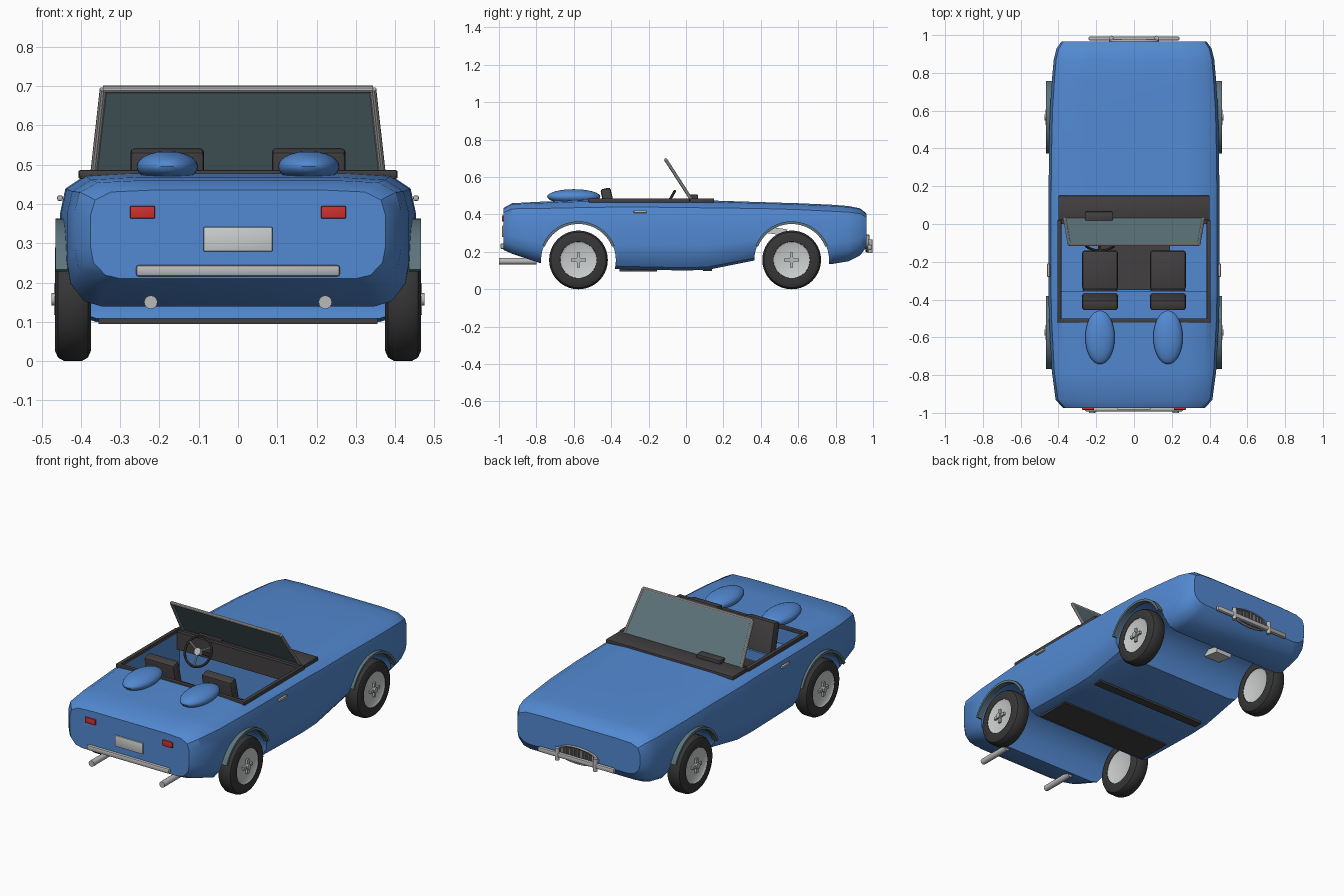
import bpy, bmesh
from math import radians, pi, sin, cos
from mathutils import Vector, Matrix

if "Cube" in bpy.data.objects:
    bpy.data.objects.remove(bpy.data.objects["Cube"])


def material(name, rgb, rough=0.5):
    m = bpy.data.materials.new(name)
    m.use_nodes = True
    m.diffuse_color = (*rgb, 1)
    bsdf = m.node_tree.nodes["Principled BSDF"]
    bsdf.inputs["Base Color"].default_value = (*rgb, 1)
    bsdf.inputs["Roughness"].default_value = rough
    return m


BLUE = material("body blue", (0.085, 0.25, 0.64))
TRIM = material("dark trim", (0.055, 0.05, 0.053))
RUBBER = material("tyre rubber", (0.038, 0.037, 0.038))
SILVER = material("silver", (0.48, 0.49, 0.48))
LIGHT = material("light grey", (0.6, 0.62, 0.62))
GLASS = material("smoked glass", (0.11, 0.175, 0.2))
RED = material("lamp red", (0.62, 0.03, 0.03))


def finish(name, bm, mat=None, loc=(0, 0, 0), rot=(0, 0, 0), smooth=True):
    bmesh.ops.recalc_face_normals(bm, faces=bm.faces)
    me = bpy.data.meshes.new(name)
    bm.to_mesh(me)
    bm.free()
    ob = bpy.data.objects.new(name, me)
    bpy.context.collection.objects.link(ob)
    ob.location, ob.rotation_euler = loc, rot
    if mat:
        me.materials.append(mat)
    if smooth:
        shade(ob)
    return ob


def activate(ob):
    bpy.ops.object.select_all(action="DESELECT")
    ob.select_set(True)
    bpy.context.view_layer.objects.active = ob


def shade(ob):
    activate(ob)
    bpy.ops.object.shade_smooth_by_angle(angle=radians(35))


def box(name, loc, size, mat=None, rot=(0, 0, 0), bevel=0.0):
    bm = bmesh.new()
    bmesh.ops.create_cube(bm, size=1, matrix=Matrix.Diagonal((*size, 1)))
    if bevel:
        bmesh.ops.bevel(bm, geom=bm.edges[:], offset=bevel, segments=2,
                        profile=0.5, affect="EDGES")
    return finish(name, bm, mat, loc, rot)


def rod(name, a, b, r, mat=None, sides=16):
    a, b = Vector(a), Vector(b)
    bm = bmesh.new()
    bmesh.ops.create_cone(bm, cap_ends=True, segments=sides, radius1=r, radius2=r,
                          depth=(b - a).length)
    return finish(name, bm, mat, (a + b) / 2, (b - a).to_track_quat("Z", "Y").to_euler())


def lathe(name, profile, mat, loc, start=0, sweep=2 * pi, steps=40, closed=False):
    """Spin (radius, x) points around the x axis."""
    bm = bmesh.new()
    vs = [bm.verts.new((x, r * cos(start), r * sin(start))) for r, x in profile]
    pairs = list(zip(vs, vs[1:] + vs[:1])) if closed else list(zip(vs, vs[1:]))
    es = [bm.edges.new(p) for p in pairs]
    bmesh.ops.spin(bm, geom=vs + es, cent=(0, 0, 0), axis=(1, 0, 0),
                   angle=sweep, steps=steps)
    bmesh.ops.remove_doubles(bm, verts=bm.verts, dist=1e-5)
    if closed:
        bmesh.ops.holes_fill(bm, edges=[e for e in bm.edges if e.is_boundary])
    return finish(name, bm, mat, loc)


def cut(target, cutter):
    cutter.hide_render = True
    mod = target.modifiers.new("cut", "BOOLEAN")
    mod.operation, mod.solver, mod.object = "DIFFERENCE", "EXACT", cutter
    activate(target)
    bpy.ops.object.modifier_apply(modifier=mod.name)
    bpy.data.objects.remove(cutter)


# Body shell: lofted sections (y, half width, top, bottom)
STATIONS = [(-.975, .375, .435, .21), (-.93, .415, .46, .19), (-.78, .435, .468, .14),
            (-.5, .45, .478, .115), (-.36, .453, .48, .108), (0, .453, .48, .1),
            (.12, .453, .475, .105), (.37, .45, .467, .155), (.6, .445, .46, .15),
            (.78, .433, .452, .135), (.87, .425, .445, .15), (.93, .41, .433, .18),
            (.965, .385, .405, .225)]
HALF = [(0, 1), (.6, 1), (.86, .98), (.97, .89), (1, .72), (1, .35),
        (.98, .18), (.9, .04), (.8, 0), (0, 0)]
SECTION = HALF + [(-u, v) for u, v in HALF[-2:0:-1]]
bm = bmesh.new()
rings = [[bm.verts.new((u * w, y, lo + v * (hi - lo))) for u, v in SECTION]
         for y, w, hi, lo in STATIONS]
n = len(SECTION)
for p, q in zip(rings, rings[1:]):
    for i in range(n):
        bm.faces.new((p[i], p[(i + 1) % n], q[(i + 1) % n], q[i]))
bm.faces.new(rings[0])
bm.faces.new(rings[-1])
body = finish("body", bm, BLUE, smooth=False)

# Wheel arches and cockpit cut out of the body
AXLES = {"rear": -.575, "front": .565}
for y in AXLES.values():
    cut(body, rod("arch_cutter", (-.6, y, .155), (.6, y, .155), .2, sides=48))
cut(body, box("cockpit_cutter", (0, -.1625, .43), (.775, .385, .6)))
cut(body, box("shelf_cutter", (0, -.25, .58), (.775, .52, .4)))
shade(body)

# Wheels with hubs and arch lips
for end, y in AXLES.items():
    for side, s in (("left", 1), ("right", -1)):
        tag = f"{end}_{side}"
        c = (s * .42, y, .157)
        lathe("tyre_" + tag, [(.094, -.036), (.098, -.044), (.13, -.046), (.148, -.038),
                              (.157, -.022), (.157, .022), (.148, .038), (.13, .046),
                              (.098, .044), (.094, .036)], RUBBER, c, closed=True)
        lathe("rim_" + tag, [(0, -.034), (.085, -.034), (.097, -.042), (.097, .042),
                             (.085, .036), (0, .036)], LIGHT, c)
        for k, dims in enumerate([(.012, .08, .016), (.012, .016, .08)]):
            box(f"hub_cross_{k}_" + tag, (s * .462, y, .157), dims, SILVER)
        rod("hub_cap_" + tag, (s * .45, y, .157), (s * .475, y, .157), .016, SILVER)
        lathe("arch_lip_" + tag, [(.194, -.015), (.208, -.015), (.208, .016), (.194, .016)],
              GLASS, (s * .45, y, .155), radians(22), radians(136), 24, closed=True)

# Underside floor strips
box("rear_floor_strip", (0, -.255, .104), (.71, .2, .018), TRIM)
box("front_floor_strip", (0, .115, .103), (.71, .05, .012), TRIM)

# Cockpit rim, dashboard and tunnel
for side, s in (("left", 1), ("right", -1)):
    box("cockpit_rim_" + side, (s * .395, -.25, .475), (.022, .54, .022), TRIM, bevel=.004)
box("cockpit_rim_rear", (0, -.511, .477), (.81, .022, .018), TRIM, bevel=.004)
box("dashboard", (0, .02, .425), (.77, .04, .1), TRIM)
box("cowl", (0, .085, .475), (.8, .13, .022), TRIM, bevel=.004)
box("instrument_hood", (-.185, .04, .493), (.15, .05, .026), TRIM, bevel=.006)
box("centre_tunnel", (0, -.19, .16), (.38, .32, .07), TRIM)
box("steering_box", (-.18, .49, .31), (.1, .1, .035), LIGHT, (radians(-8), 0, 0))

# Seats and the fairings behind them
for side, s in (("left", 1), ("right", -1)):
    x = s * .18
    box("seat_cushion_" + side, (x, -.245, .235), (.19, .21, .11), TRIM, bevel=.015)
    box("seat_back_" + side, (x, -.4, .4), (.188, .055, .285), TRIM,
        (radians(13), 0, 0), .012)
    bm = bmesh.new()
    bmesh.ops.create_uvsphere(bm, u_segments=32, v_segments=16, radius=1,
                              matrix=Matrix.Diagonal((.078, .142, .04, 1)))
    finish("fairing_" + side, bm, BLUE, (x, -.6, .495))

# Windscreen
corners = [(-.367, .03, .478), (-.343, -.108, .692), (.343, -.108, .692), (.367, .03, .478)]
bm = bmesh.new()
pane = bm.faces.new([bm.verts.new(c) for c in corners])
back = bmesh.ops.extrude_face_region(bm, geom=[pane])["geom"]
bmesh.ops.translate(bm, verts=[v for v in back if isinstance(v, bmesh.types.BMVert)],
                    vec=(0, .005, .003))
finish("windscreen_glass", bm, GLASS)
for i, (a, b) in enumerate(zip(corners, corners[1:])):
    rod(f"windscreen_frame_{i}", a, b, .009, SILVER, 10)

# Steering wheel
hub = Vector((-.18, -.1, .455))
tilt = radians(60)
bpy.ops.mesh.primitive_torus_add(major_radius=.08, minor_radius=.007, major_segments=36,
                                 minor_segments=8, location=hub, rotation=(tilt, 0, 0))
wheel = bpy.context.object
wheel.name = "steering_wheel"
wheel.data.materials.append(TRIM)
shade(wheel)
axis = Vector((0, -sin(tilt), cos(tilt)))
for i in range(3):
    a = radians(30 + 120 * i)
    rim = hub + Vector((cos(a), sin(a) * cos(tilt), sin(a) * sin(tilt))) * .08
    rod(f"steering_spoke_{i}", hub, rim, .005, SILVER, 8)
rod("steering_hub", hub - axis * .012, hub + axis * .01, .02, SILVER)
rod("steering_column", hub, hub - axis * .13, .01, TRIM)

# Tail: bumper, plate, lamps, exhausts
box("rear_bumper", (0, -.982, .23), (.52, .022, .03), SILVER, bevel=.009)
box("rear_plate", (0, -.977, .31), (.176, .012, .062), LIGHT, bevel=.003)
for side, s in (("left", 1), ("right", -1)):
    box("tail_lamp_" + side, (s * .243, -.976, .379), (.064, .016, .032), RED, bevel=.003)
    rod("exhaust_" + side, (s * .222, -1, .15), (s * .222, -.8, .15), .017, SILVER)
    box("door_handle_" + side, (s * .453, -.245, .415), (.014, .07, .014), SILVER, bevel=.004)
    rod("overrider_" + side, (s * .12, .985, .195), (s * .12, .985, .265), .012, SILVER)

# Nose: bumper and oval grille
box("front_bumper", (0, .982, .225), (.48, .022, .028), SILVER, bevel=.008)
oval = Matrix.Diagonal((1, 1, .36, 1))
bm = bmesh.new()
bmesh.ops.create_cone(bm, cap_ends=True, segments=36, radius1=.125, radius2=.125, depth=.014,
                      matrix=oval @ Matrix.Rotation(pi / 2, 4, "X"))
finish("grille", bm, TRIM, (0, .967, .245))
bpy.ops.mesh.primitive_torus_add(major_radius=.125, minor_radius=.008, major_segments=36,
                                 minor_segments=8, location=(0, .972, .245),
                                 rotation=(pi / 2, 0, 0))
ring = bpy.context.object
ring.name = "grille_ring"
ring.scale = (1, .36, 1)
ring.data.materials.append(SILVER)
shade(ring)
for i in range(-4, 5):
    box(f"grille_bar_{i + 4}", (i * .024, .975, .245), (.004, .004, .076 - abs(i) * .007), SILVER)
